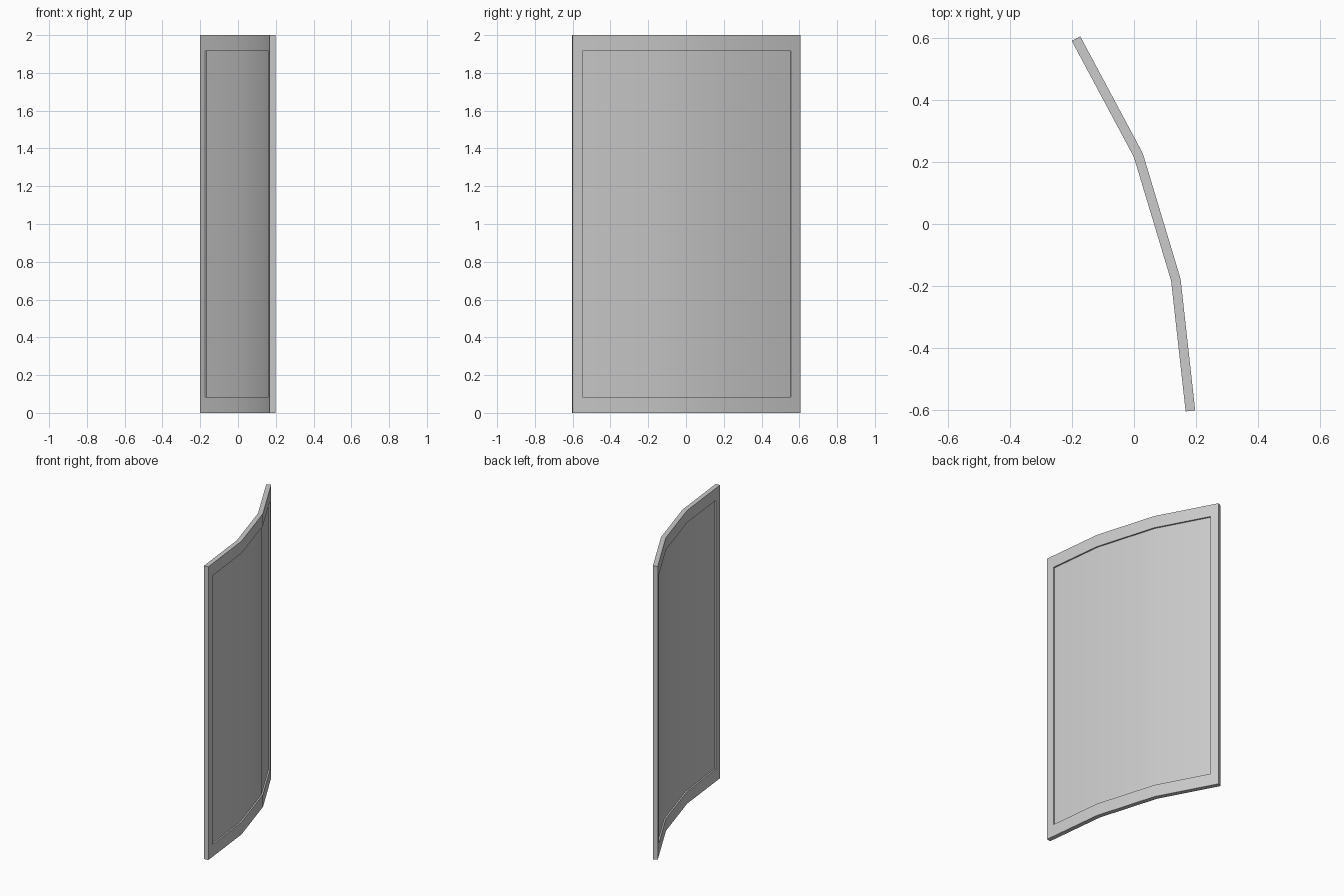
import bpy
import bmesh
from mathutils import Vector

cube = bpy.data.objects.get("Cube")
if cube:
    bpy.data.objects.remove(cube)

# One plain grey for the whole screen
grey = bpy.data.materials.new("light grey")
grey.use_nodes = True
colour = (0.6, 0.6, 0.6, 1)
grey.diffuse_color = colour
grey.node_tree.nodes["Principled BSDF"].inputs["Base Color"].default_value = colour

HEIGHT, RAIL, POST = 2.0, 0.083, 0.055
FRAME_THICK, PANEL_THICK = 0.031, 0.011

# Plan of the bent screen, from front to back
path = [Vector(p) for p in ((0.182, -0.603), (0.135, -0.18), (0.014, 0.222), (-0.187, 0.598))]
front_dir = (path[1] - path[0]).normalized()
back_dir = (path[2] - path[3]).normalized()
front_inner = path[0] + front_dir * POST
back_inner = path[3] + back_dir * POST
span = [front_inner, path[1], path[2], back_inner]


def side(d):
    return Vector((d.y, -d.x))


def offsets(points, thick):
    """Mitred offset vectors to one side of a path."""
    dirs = [(b - a).normalized() for a, b in zip(points, points[1:])]
    result = []
    for i in range(len(points)):
        before, after = side(dirs[max(i - 1, 0)]), side(dirs[min(i, len(dirs) - 1)])
        mitre = (before + after).normalized()
        result.append(mitre * (thick / 2 / mitre.dot(before)))
    return result


def wall(name, points, thick, low, high):
    """Upright strip following a path in plan."""
    bm = bmesh.new()
    rings = []
    for p, o in zip(points, offsets(points, thick)):
        corners = ((p + o, low), (p + o, high), (p - o, high), (p - o, low))
        rings.append([bm.verts.new((c.x, c.y, z)) for c, z in corners])
    for a, b in zip(rings, rings[1:]):
        for i in range(4):
            j = (i + 1) % 4
            bm.faces.new((a[i], a[j], b[j], b[i]))
    bm.faces.new(rings[0])
    bm.faces.new(rings[-1])
    bmesh.ops.recalc_face_normals(bm, faces=bm.faces)
    mesh = bpy.data.meshes.new(name)
    bm.to_mesh(mesh)
    bm.free()
    mesh.materials.append(grey)
    obj = bpy.data.objects.new(name, mesh)
    bpy.context.collection.objects.link(obj)
    bpy.ops.object.select_all(action="DESELECT")
    obj.select_set(True)
    bpy.context.view_layer.objects.active = obj
    bpy.ops.object.shade_smooth_by_angle(angle=0.52)
    return obj


# Posts, rails and the recessed infill panel
wall("front_post", [path[0], front_inner], FRAME_THICK, 0, HEIGHT)
wall("back_post", [back_inner, path[3]], FRAME_THICK, 0, HEIGHT)
wall("bottom_rail", span, FRAME_THICK, 0, RAIL)
wall("top_rail", span, FRAME_THICK, HEIGHT - RAIL, HEIGHT)
wall("panel", span, PANEL_THICK, RAIL, HEIGHT - RAIL)
